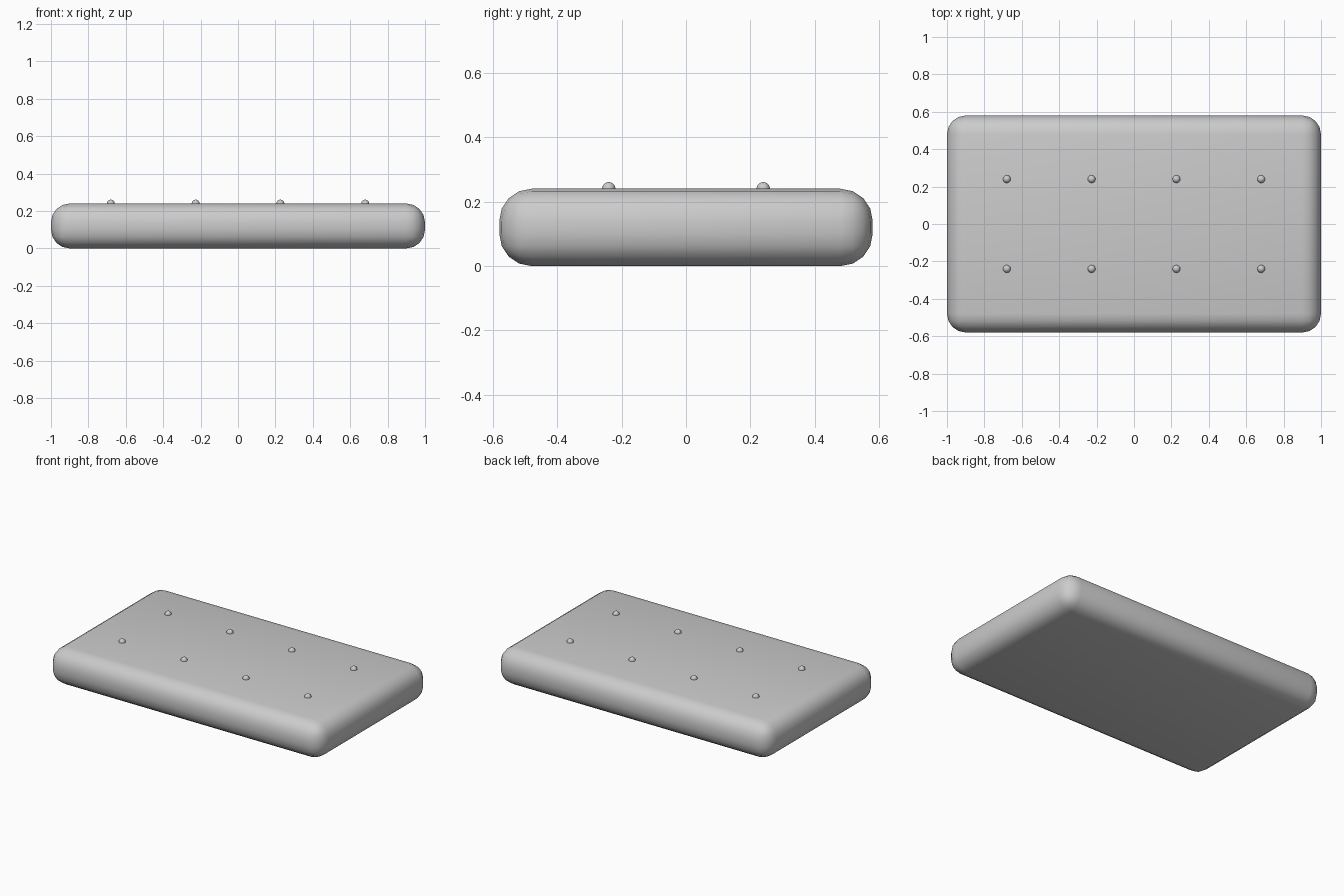
import bpy

if "Cube" in bpy.data.objects:
    bpy.data.objects.remove(bpy.data.objects["Cube"])

W, D, H = 2.0, 1.16, 0.24

# Mattress slab with rounded edges
bpy.ops.mesh.primitive_cube_add(size=1, location=(0, 0, H / 2))
mattress = bpy.context.object
mattress.name = "mattress"
mattress.scale = (W, D, H)
bpy.ops.object.transform_apply(location=False, rotation=False, scale=True)
bevel = mattress.modifiers.new("rounded_edges", "BEVEL")
bevel.width = 0.1
bevel.segments = 4
bevel.limit_method = 'NONE'
bpy.ops.object.modifier_apply(modifier=bevel.name)
bpy.ops.object.shade_smooth_by_angle()

# Tufting buttons in a 4 x 2 grid, half sunk into the top
for i in range(4):
    for j in range(2):
        x = -0.68 + i * 1.36 / 3
        y = -0.24 + j * 0.48
        bpy.ops.mesh.primitive_uv_sphere_add(
            segments=12, ring_count=8, radius=0.021, location=(x, y, H))
        button = bpy.context.object
        button.name = f"button_{i + 1}_{j + 1}"
        bpy.ops.object.shade_smooth()
